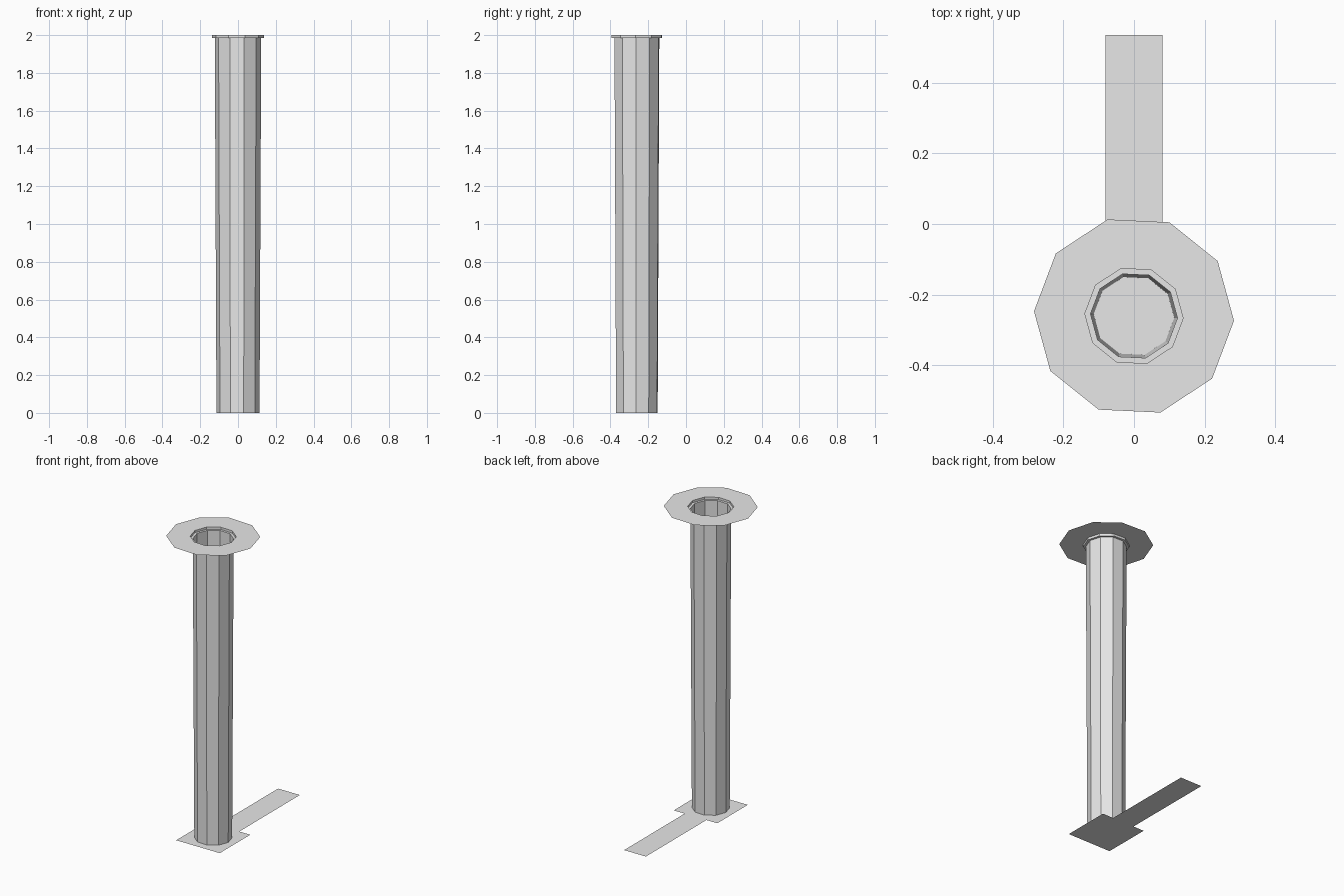
import bpy
import bmesh
from math import cos, sin, radians, pi

cube = bpy.data.objects.get("Cube")
if cube:
    bpy.data.objects.remove(cube, do_unlink=True)

CENTER_Y = -0.26
SIDES = 10
TURN = radians(-2.7)

# Single pale grey
stone = bpy.data.materials.new("pale grey")
stone.use_nodes = True
grey = (0.8, 0.8, 0.8, 1)
stone.diffuse_color = grey
stone.node_tree.nodes["Principled BSDF"].inputs["Base Color"].default_value = grey


def finish(name, bm):
    mesh = bpy.data.meshes.new(name)
    bm.to_mesh(mesh)
    bm.free()
    mesh.materials.append(stone)
    obj = bpy.data.objects.new(name, mesh)
    bpy.context.collection.objects.link(obj)
    return obj


def lathe(name, profile):
    """Sweep a radius/height profile around the shaft axis."""
    bm = bmesh.new()
    rings = []
    for r, z in profile:
        angles = [TURN + 2 * pi * i / SIDES for i in range(SIDES)]
        rings.append([bm.verts.new((r * cos(a), CENTER_Y + r * sin(a), z)) for a in angles])
    for low, high in zip(rings, rings[1:]):
        for i in range(SIDES):
            j = (i + 1) % SIDES
            bm.faces.new((low[i], low[j], high[j], high[i]))
    return finish(name, bm)


def plate(name, x0, x1, y0, y1):
    """Flat floor panel on the ground, facing up."""
    bm = bmesh.new()
    corners = ((x0, y0), (x1, y0), (x1, y1), (x0, y1))
    bm.faces.new([bm.verts.new((x, y, 0)) for x, y in corners])
    return finish(name, bm)


# Tapered hollow shaft
lathe("shaft_wall", [(0.114, 0), (0.123, 1.985)])

# Small recessed step at the mouth
lathe("mouth_step", [(0.123, 1.985), (0.139, 1.985), (0.139, 2)])

# Wide ground collar around the mouth (inner ring last, so it faces up)
collar = lathe("ground_collar", [(0.283, 2), (0.139, 2)])

# Chamber floor and the passage leading away at the back
plate("chamber_floor", -0.16, 0.16, CENTER_Y - 0.16, CENTER_Y + 0.16)
plate("passage_floor", -0.08, 0.08, CENTER_Y + 0.16, 0.535)
